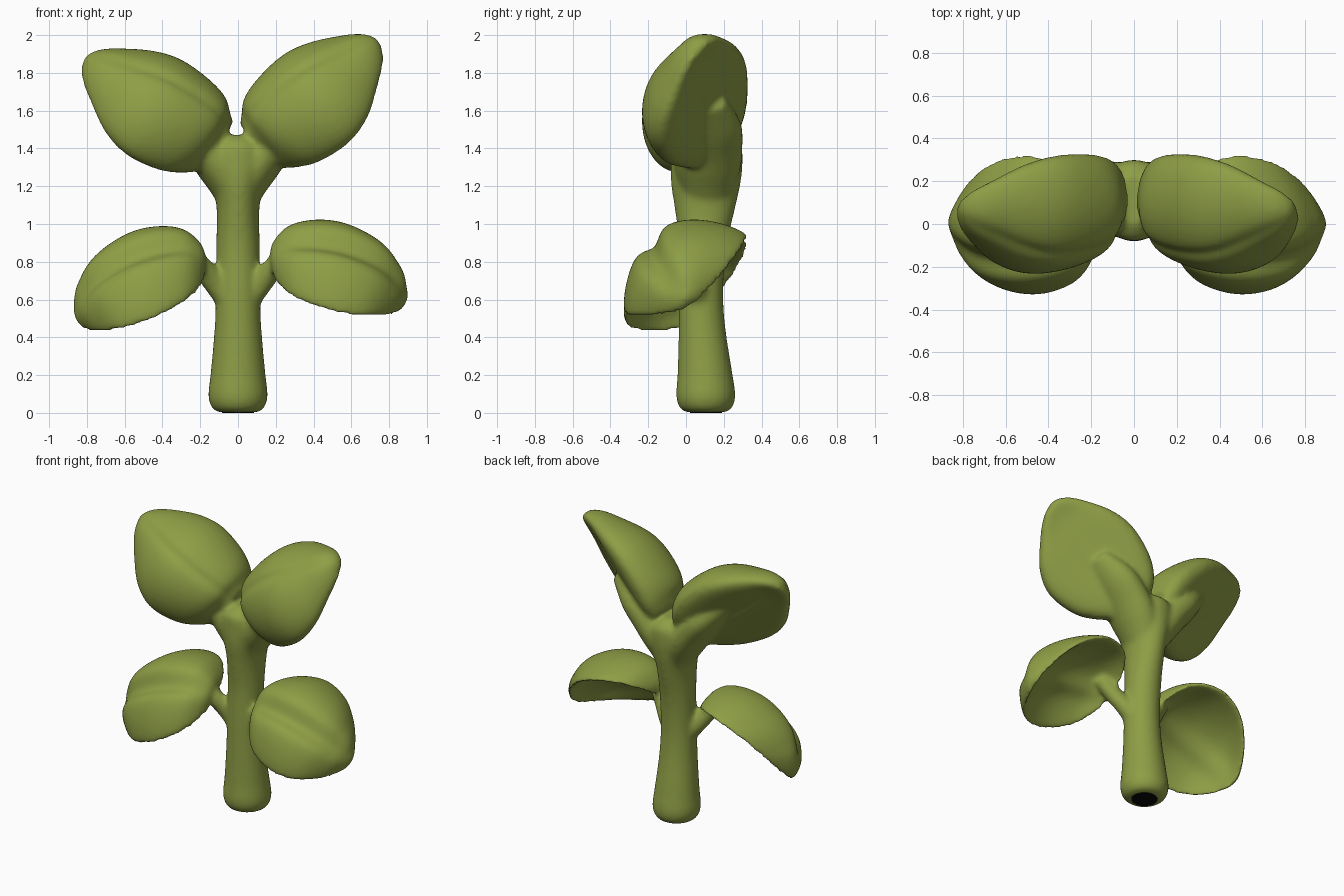
import bpy, bmesh, math
from mathutils import Vector, Matrix

if "Cube" in bpy.data.objects:
    bpy.data.objects.remove(bpy.data.objects["Cube"])


def material(name, rgb):
    m = bpy.data.materials.new(name)
    m.diffuse_color = (*rgb, 1)
    m.use_nodes = True
    m.node_tree.nodes["Principled BSDF"].inputs["Base Color"].default_value = m.diffuse_color
    return m


def spline(points, steps):
    """Catmull-Rom samples through rows of (x, y, z, half width, half thickness)."""
    rows = [points[0]] + points + [points[-1]]
    out = []
    for i in range(len(points) - 1):
        a, b, c, d = rows[i:i + 4]
        for k in range(steps):
            t = k / steps
            out.append([0.5 * (2 * q + (r - p) * t + (2 * p - 5 * q + 4 * r - s) * t * t
                               + (3 * q - p - 3 * r + s) * t ** 3)
                        for p, q, r, s in zip(a, b, c, d)])
    return out + [list(points[-1])]


def loft(bm, points, across, camber=0.0, vein=(0, .05, 0), side=1, tilt=0.0,
         pivot=(0, 0, 0), n=64):
    """Sweep a domed oval along a path; tilt it about the pivot, mirror it by side.
    vein is the depth, width and sideways shift of the valley along the top."""
    path = spline(points, 8)
    centres = [Vector(p[:3]) for p in path]
    across = Vector(across).normalized()
    pivot = Vector(pivot)
    turn = Matrix.Rotation(math.radians(tilt), 3, 'Y')
    widest = max(p[3] for p in path)
    depth, spread, shift = vein
    rings = []
    for i, p in enumerate(path):
        tangent = centres[min(i + 1, len(path) - 1)] - centres[max(i - 1, 0)]
        up = across.cross(tangent).normalized()
        w, th = max(p[3], 0.01), max(p[4], 0.01)
        ring = []
        for k in range(n):
            a = 2 * math.pi * k / n
            s, h = math.cos(a), math.sin(a)
            valley = depth * w / widest * math.exp(-((s - shift) * w / spread) ** 2)
            off = camber * w * (1 - s * s) + th * h - valley * (1 if h > 0 else 0.4)
            v = centres[i] + across * (s * w) + up * off
            v = turn @ (v - pivot) + pivot
            ring.append(bm.verts.new((v.x * side, v.y, v.z)))
        rings.append(ring)
    for r0, r1 in zip(rings, rings[1:]):
        for k in range(n):
            j = (k + 1) % n
            bm.faces.new((r0[k], r0[j], r1[j], r1[k]))
    bm.faces.new(rings[0][::-1])
    bm.faces.new(rings[-1])


green = material("leaf green", (0.27, 0.34, 0.06))
black = material("black", (0.002, 0.002, 0.002))
bm = bmesh.new()

# Stem: flared foot, slim middle, wide crown
loft(bm, [(0, .105, .002, .10, .10), (0, .105, .025, .137, .137), (0, .105, .09, .157, .157),
          (0, .10, .22, .144, .144), (0, .085, .45, .124, .124), (0, .08, .65, .117, .117),
          (0, .09, .88, .125, .115), (0, .10, 1.08, .16, .113), (0, .105, 1.22, .185, .135),
          (0, .11, 1.34, .19, .17), (0, .11, 1.42, .18, .15), (0, .11, 1.47, .12, .06)],
     (0, -1, 0))

# Leaf paths from base to tip
upper_leaf = [(.10, .13, 1.41, .15, .12), (.17, .12, 1.455, .24, .16), (.27, .09, 1.53, .315, .185),
              (.42, .065, 1.65, .35, .18), (.545, .06, 1.755, .305, .145), (.65, .065, 1.86, .20, .095),
              (.72, .075, 1.925, .11, .06), (.75, .085, 1.955, .03, .03)]
lower_leaf = [(.18, 0, .77, .06, .04), (.215, 0, .775, .20, .065), (.31, 0, .77, .32, .07),
              (.48, 0, .74, .38, .07), (.65, 0, .69, .345, .065), (.77, .01, .635, .24, .055),
              (.84, .02, .59, .12, .045), (.865, .02, .565, .04, .03)]

for side, tilt in ((1, 0), (-1, 8)):
    # Upper leaf and the arm that carries it
    loft(bm, upper_leaf, (.42, -.66, -.6), .30, (.02, .025, 0), side, tilt, (.1, .1, 1.42))
    loft(bm, [(.02, .11, 1.12, .12, .08), (.08, .115, 1.28, .17, .12),
              (.17, .12, 1.41, .18, .12), (.28, .12, 1.53, .17, .11),
              (.42, .09, 1.65, .12, .07)],
         (0, -1, 0), side=side)
    # Lower leaf and its stalk
    loft(bm, lower_leaf, (0, -.855, -.52), .53, (.065, .065, .22), side, tilt, (.17, 0, .8))
    loft(bm, [(.04, .07, .58, .065, .065), (.11, .05, .67, .062, .062),
              (.18, .01, .76, .058, .058), (.27, -.03, .86, .05, .04)],
         (0, -1, 0), side=side)

bmesh.ops.recalc_face_normals(bm, faces=bm.faces)
mesh = bpy.data.meshes.new("seedling_stem_and_leaves")
bm.to_mesh(mesh)
bm.free()
mesh.materials.append(green)
plant = bpy.data.objects.new("seedling_stem_and_leaves", mesh)
bpy.context.collection.objects.link(plant)

# Fuse the parts into one soft skin
remesh = plant.modifiers.new("fuse", 'REMESH')
remesh.mode = 'VOXEL'
remesh.voxel_size = 0.014
remesh.use_smooth_shade = True
soften = plant.modifiers.new("soften", 'SMOOTH')
soften.factor = 0.5
soften.iterations = 14

# Dark cut end under the stem
bpy.ops.mesh.primitive_cylinder_add(vertices=32, radius=0.085, depth=0.009, location=(0, .105, .0045))
cut = bpy.context.object
cut.name = "stem_cut_end"
cut.data.materials.append(black)
